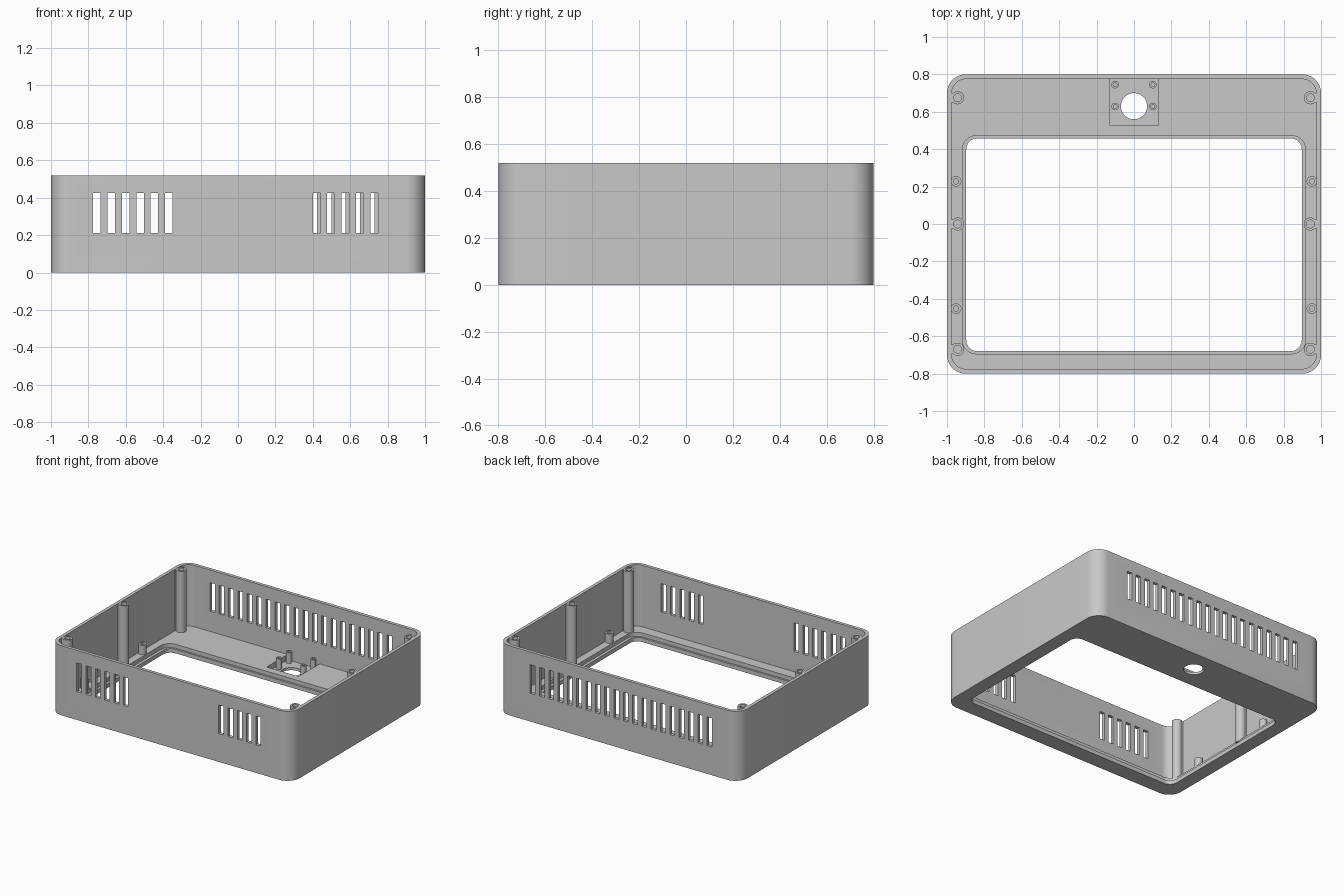
import bpy, bmesh
from math import sin, cos, pi, radians

old = bpy.data.objects.get("Cube")
if old:
    bpy.data.objects.remove(old, do_unlink=True)

grey = bpy.data.materials.new("light grey plastic")
grey.use_nodes = True
grey.diffuse_color = (0.58, 0.58, 0.58, 1)
grey.node_tree.nodes["Principled BSDF"].inputs["Base Color"].default_value = (0.58, 0.58, 0.58, 1)

HEIGHT, FLOOR, WALL = 0.52, 0.06, 0.025


def finish(bm, name):
    bmesh.ops.recalc_face_normals(bm, faces=bm.faces)
    mesh = bpy.data.meshes.new(name)
    bm.to_mesh(mesh)
    bm.free()
    mesh.materials.append(grey)
    obj = bpy.data.objects.new(name, mesh)
    bpy.context.collection.objects.link(obj)
    return obj


def add_prism(bm, outline, z0, z1):
    face = bm.faces.new([bm.verts.new((x, y, z0)) for x, y in outline])
    top = bmesh.ops.extrude_face_region(bm, geom=[face])["geom"]
    verts = [v for v in top if isinstance(v, bmesh.types.BMVert)]
    bmesh.ops.translate(bm, verts=verts, vec=(0, 0, z1 - z0))


def rounded(x0, x1, y0, y1, r, steps=10):
    corners = [(x1 - r, y1 - r), (x0 + r, y1 - r), (x0 + r, y0 + r), (x1 - r, y0 + r)]
    pts = []
    for i, (cx, cy) in enumerate(corners):
        for k in range(steps + 1):
            a = pi / 2 * (i + k / steps)
            pts.append((cx + r * cos(a), cy + r * sin(a)))
    return pts


def rect(x0, x1, y0, y1):
    return [(x0, y0), (x1, y0), (x1, y1), (x0, y1)]


def circle(x, y, r, n=40):
    return [(x + r * cos(2 * pi * k / n), y + r * sin(2 * pi * k / n)) for k in range(n)]


def prism(name, outline, z0, z1):
    bm = bmesh.new()
    add_prism(bm, outline, z0, z1)
    return finish(bm, name)


def cut(target, cutter):
    mod = target.modifiers.new("cut", "BOOLEAN")
    mod.operation = "DIFFERENCE"
    mod.solver = "EXACT"
    mod.object = cutter
    bpy.context.view_layer.objects.active = target
    bpy.ops.object.modifier_apply(modifier=mod.name)
    bpy.data.objects.remove(cutter, do_unlink=True)


def smooth(obj):
    bpy.ops.object.select_all(action="DESELECT")
    obj.select_set(True)
    bpy.context.view_layer.objects.active = obj
    bpy.ops.object.shade_smooth_by_angle(angle=radians(30))


def hollow_post(name, x, y, r, hole, z0, z1, depth):
    # lathed boss with a blind screw hole
    n = 32
    profile = [(r, z0), (r, z1), (hole, z1), (hole, z1 - depth)]
    bm = bmesh.new()
    rings = [[bm.verts.new((px, py, z)) for px, py in circle(x, y, rad, n)] for rad, z in profile]
    for a, b in zip(rings, rings[1:]):
        for k in range(n):
            j = (k + 1) % n
            bm.faces.new((a[k], a[j], b[j], b[k]))
    bm.faces.new(rings[-1])
    bm.faces.new(rings[0])
    smooth(finish(bm, name))


# Open case with rounded corners
case = prism("case", rounded(-1, 1, -0.8, 0.8, 0.1), 0, HEIGHT)
cut(case, prism("cavity", rounded(-1 + WALL, 1 - WALL, -0.8 + WALL, 0.8 - WALL, 0.078), FLOOR, 0.7))

# Stepped window in the floor
cut(case, prism("window", rounded(-0.897, 0.897, -0.68, 0.458, 0.06), -0.1, 0.2))
cut(case, prism("window_step", rounded(-0.918, 0.918, -0.694, 0.472, 0.075), 0.03, 0.2))

# Sunken square pocket and round hole behind the window
cut(case, prism("pocket", rect(-0.132, 0.132, 0.528, 0.775), 0.02, 0.2))
cut(case, prism("sensor_hole", circle(0, 0.63, 0.07), -0.1, 0.2))

# Ventilation slots: six and five in the front, twenty in the back
PITCH, HALF = 0.0771, 0.02
bm = bmesh.new()
for start, count, y in ((-0.755, 6, -0.8), (0.42, 5, -0.8), (-0.755, 20, 0.8)):
    for i in range(count):
        x = start + i * PITCH
        add_prism(bm, rect(x - HALF, x + HALF, y - 0.06, y + 0.06), 0.211, 0.425)
cut(case, finish(bm, "slots"))
smooth(case)

# Tall screw posts, webs to the wall and short standoffs, on both sides
for side, s in (("left", 1), ("right", -1)):
    for label, y in (("back", 0.675), ("middle", 0.0), ("front", -0.67)):
        hollow_post(f"{side}_{label}_post", s * 0.943, y, 0.035, 0.021, FLOOR - 0.01, HEIGHT - 0.002, 0.15)
        xs = sorted((s * 0.966, s * 0.985))
        prism(f"{side}_{label}_web", rect(*xs, y - 0.025, y + 0.025), FLOOR - 0.01, HEIGHT - 0.003)
    for label, y in (("back", 0.228), ("front", -0.452)):
        hollow_post(f"{side}_{label}_standoff", s * 0.951, y, 0.028, 0.014, FLOOR - 0.01, 0.13, 0.05)
    # Small standoffs in the pocket
    for label, y in (("back", 0.745), ("front", 0.628)):
        hollow_post(f"{side}_{label}_pocket_standoff", s * 0.101, y, 0.02, 0.01, 0.015, 0.1, 0.05)
